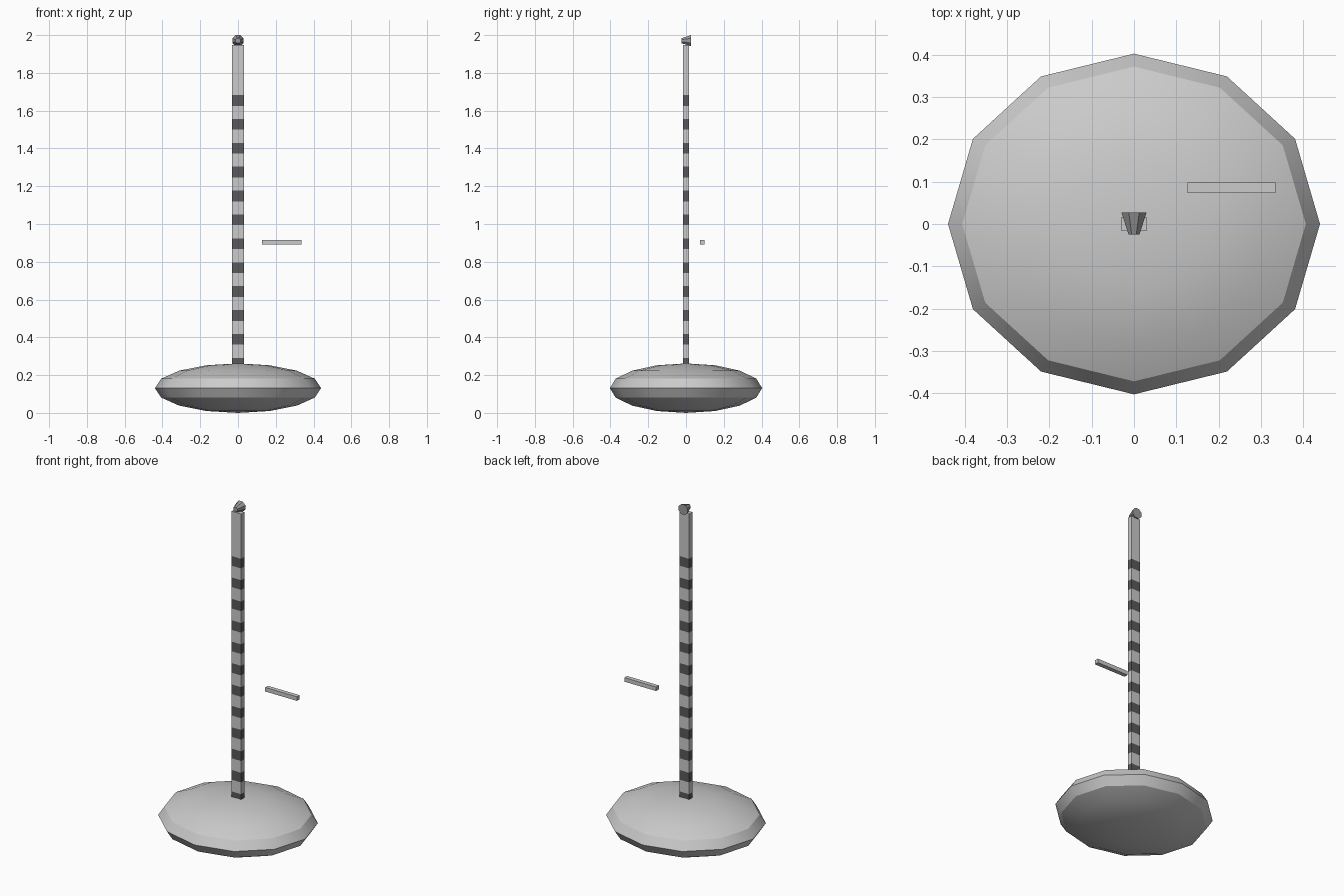
import bpy, bmesh
from math import radians, pi
from mathutils import Matrix, Vector

cube = bpy.data.objects.get("Cube")
if cube:
    bpy.data.objects.remove(cube, do_unlink=True)


def material(name, rgb):
    m = bpy.data.materials.new(name)
    m.use_nodes = True
    m.diffuse_color = (*rgb, 1)
    m.node_tree.nodes["Principled BSDF"].inputs["Base Color"].default_value = (*rgb, 1)
    return m


light_grey = material("light grey", (0.6, 0.6, 0.6))
dark_grey = material("dark grey", (0.1, 0.1, 0.105))
mid_grey = material("mid grey", (0.34, 0.34, 0.34))


def finish(bm, name, *mats):
    mesh = bpy.data.meshes.new(name)
    bm.to_mesh(mesh)
    bm.free()
    obj = bpy.data.objects.new(name, mesh)
    bpy.context.collection.objects.link(obj)
    for m in mats:
        mesh.materials.append(m)
    return obj


def box(low, high):
    low, high = Vector(low), Vector(high)
    bm = bmesh.new()
    bmesh.ops.create_cube(bm, size=1, matrix=Matrix.Translation((low + high) / 2)
                          @ Matrix.Diagonal((*(high - low), 1)))
    return bm


# Flattened float base with sharp rim
bm = bmesh.new()
bmesh.ops.create_uvsphere(bm, u_segments=12, v_segments=8, radius=1,
                          matrix=Matrix.Translation((0, 0, 0.131))
                          @ Matrix.Diagonal((0.44, 0.403, 0.131, 1)))
base = finish(bm, "base", light_grey)
bpy.ops.object.select_all(action="DESELECT")
base.select_set(True)
bpy.context.view_layer.objects.active = base
bpy.ops.object.shade_smooth_by_angle(angle=radians(30))

# Flat pole, cut into light and dark bands
top, pitch, band = 1.683, 0.1265, 0.057
bm = box((-0.031, -0.015, 0.2), (0.031, 0.015, 1.948))
for i in range(12):
    for z in (top - i * pitch, top - i * pitch - band):
        bmesh.ops.bisect_plane(bm, geom=bm.verts[:] + bm.edges[:] + bm.faces[:],
                               plane_co=(0, 0, z), plane_no=(0, 0, 1))
for f in bm.faces:
    depth = top - f.calc_center_median().z
    f.material_index = int(depth > 0 and depth % pitch < band)
finish(bm, "striped_pole", light_grey, dark_grey)

# Tapered lamp at the tip, narrow end to the front
bm = bmesh.new()
bmesh.ops.create_cone(bm, cap_ends=True, segments=8, radius1=0.032, radius2=0.014, depth=0.052,
                      matrix=Matrix.Translation((0, 0.001, 1.9705))
                      @ Matrix.Rotation(pi / 2, 4, "X") @ Matrix.Rotation(pi / 8, 4, "Z"))
finish(bm, "tip_lamp", mid_grey)

# Separate side rod
finish(box((0.127, 0.073, 0.891), (0.335, 0.098, 0.915)), "side_rod", light_grey)
